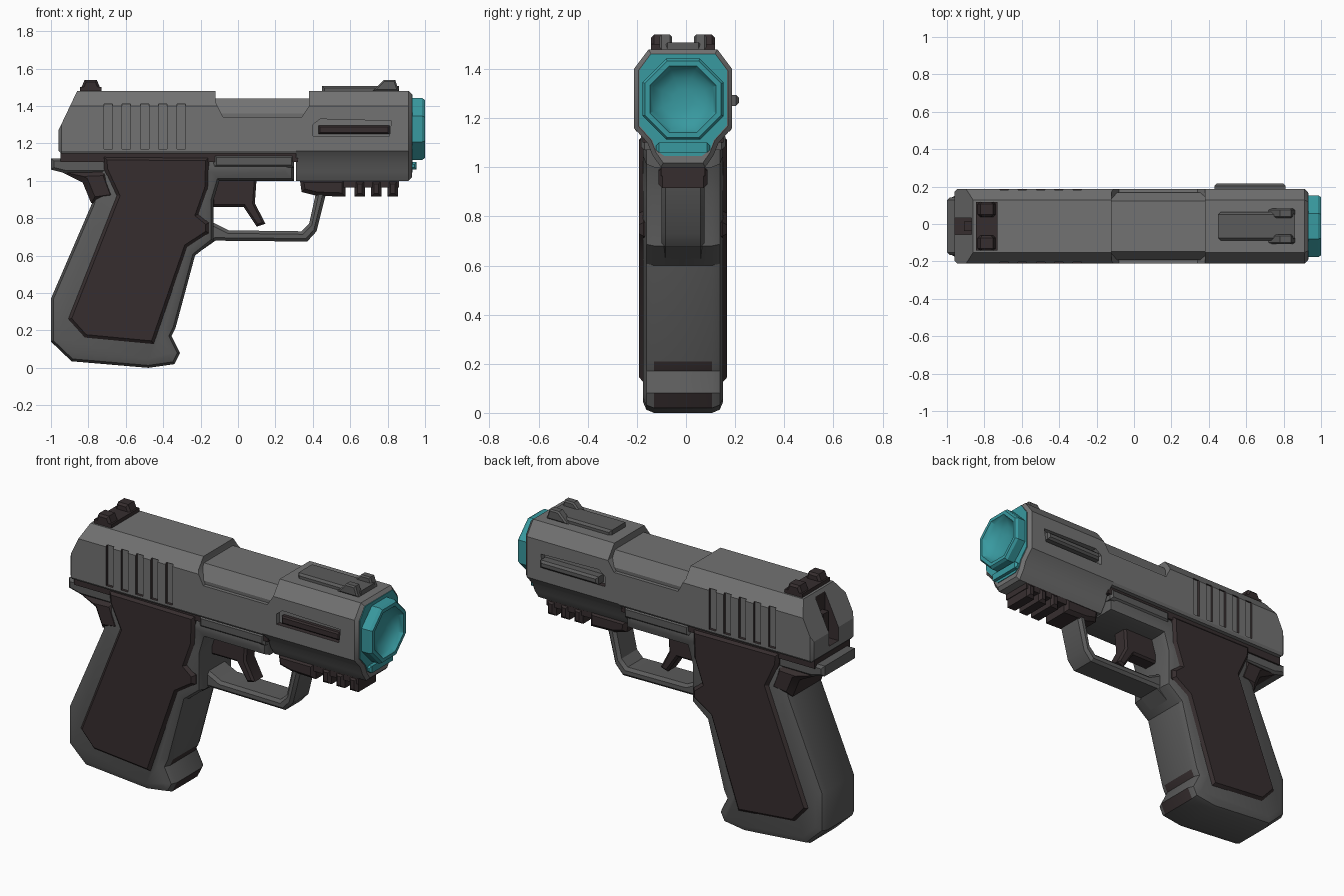
import bpy, bmesh, math
from mathutils import Vector

cube = bpy.data.objects.get("Cube")
if cube:
    bpy.data.objects.remove(cube)

YC = -0.012  # centre plane of the body
PALETTE = {
    "light_grey": (0.17, 0.17, 0.17),
    "dark_grey": (0.105, 0.105, 0.105),
    "dark_brown": (0.037, 0.027, 0.028),
    "teal": (0.04, 0.32, 0.35),
}
GREY, FRAME, BROWN, TEAL = range(4)
MATS = []
for label, rgb in PALETTE.items():
    m = bpy.data.materials.new(label)
    m.use_nodes = True
    m.diffuse_color = (*rgb, 1)
    m.node_tree.nodes["Principled BSDF"].inputs["Base Color"].default_value = (*rgb, 1)
    MATS.append(m)


def finish(name, bm, mat):
    """Turn a bmesh into a smooth-by-angle object carrying the palette."""
    bmesh.ops.recalc_face_normals(bm, faces=bm.faces)
    for f in bm.faces:
        f.material_index = mat
    me = bpy.data.meshes.new(name)
    bm.to_mesh(me)
    bm.free()
    for m in MATS:
        me.materials.append(m)
    ob = bpy.data.objects.new(name, me)
    bpy.context.collection.objects.link(ob)
    smooth(ob)
    return ob


def smooth(ob):
    bpy.ops.object.select_all(action='DESELECT')
    ob.select_set(True)
    bpy.context.view_layer.objects.active = ob
    bpy.ops.object.shade_smooth_by_angle(angle=math.radians(32))


def prism(name, pts, lo, hi, mat, axis='y', bevel=0.0, seg=1, caps=(0, 1)):
    """Extrude a profile (x,z along y, or y,z along x) and soften its cap rims."""
    bm = bmesh.new()
    rings = []
    for d in (lo, hi):
        rings.append([bm.verts.new((a, d + YC, b) if axis == 'y' else (d, a + YC, b))
                      for a, b in pts])
    ends = [bm.faces.new(r) for r in rings]
    n = len(pts)
    for i in range(n):
        j = (i + 1) % n
        bm.faces.new((rings[0][i], rings[0][j], rings[1][j], rings[1][i]))
    bmesh.ops.recalc_face_normals(bm, faces=bm.faces)
    if bevel:
        rim = list({e for c in caps for e in ends[c].edges})
        bmesh.ops.bevel(bm, geom=rim, offset=bevel, segments=seg, profile=0.5,
                        affect='EDGES', clamp_overlap=True)
    return finish(name, bm, mat)


def box(name, x, y, z, mat, bevel=0.0):
    pts = [(x[0], z[0]), (x[1], z[0]), (x[1], z[1]), (x[0], z[1])]
    return prism(name, pts, y[0], y[1], mat, bevel=bevel)


def mirrored(half):
    """Close a half section given from bottom to top on the +y side."""
    return half + [(-a, b) for a, b in reversed(half)]


def paint(ob, rule, mat):
    for p in ob.data.polygons:
        if rule(p):
            p.material_index = mat


def cut(targets, cutters):
    """Subtract the cutters and remove them."""
    for ob in targets:
        for c in cutters:
            mod = ob.modifiers.new("cut", 'BOOLEAN')
            mod.operation, mod.solver, mod.object = 'DIFFERENCE', 'EXACT', c
        ev = ob.evaluated_get(bpy.context.evaluated_depsgraph_get())
        ob.data = bpy.data.meshes.new_from_object(ev)
        ob.modifiers.clear()
        smooth(ob)
    for c in cutters:
        bpy.data.objects.remove(c)


# Slide: rear housing and deeper front block
top = [(0.2, 1.4), (0.14, 1.48)]
rear = prism("slide_rear", mirrored([(0.19, 1.145), (0.2, 1.16)] + top), -0.96, 0.31,
             GREY, 'x', 0.015, caps=(0,))
front_half = [(0.09, 1.0), (0.125, 1.05), (0.145, 1.1), (0.2, 1.16)] + top
front = prism("slide_front", mirrored(front_half), 0.31, 0.93, GREY, 'x', 0.018, caps=(1,))

slant = prism("slant_cutter", [(-0.96, 1.27), (-0.86, 1.48), (-0.86, 1.7), (-1.2, 1.7),
                               (-1.2, 1.27)], -0.4, 0.4, GREY)
opening = prism("opening_cutter", [(-0.12, 1.7), (-0.12, 1.42), (-0.08, 1.34), (0.34, 1.34),
                                   (0.38, 1.4), (0.38, 1.7)], -0.4, 0.4, GREY)
opening_front = opening.copy()
bpy.context.collection.objects.link(opening_front)
rear_slot = box("rear_slot_cutter", (-1.2, -0.87), (-0.045, 0.045), (1.19, 1.7), BROWN)
rear_cuts, front_cuts = [slant, opening, rear_slot], [opening_front]
for s in (-1, 1):
    span = sorted((s * 0.183, s * 0.3))
    for i in range(5):
        x = -0.694 + i * 0.0975
        g = box("serration_cutter", (x - 0.023, x + 0.023), span, (1.17, 1.41), GREY)
        paint(g, lambda p: abs(p.normal.y) < 0.5, BROWN)
        rear_cuts.append(g)
    span = sorted((s * 0.17, s * 0.3))
    port = prism("port_cutter", [(0.4, 1.24), (0.81, 1.24), (0.82, 1.32), (0.44, 1.33),
                                 (0.4, 1.3)], *span, GREY)
    paint(port, lambda p: p.normal.z < -0.5, BROWN)
    front_cuts.append(port)
cut([rear], rear_cuts)
cut([front], front_cuts)

# Barrel seen in the opening, side bars in the ports
prism("barrel", mirrored([(0.175, 1.3), (0.18, 1.36), (0.135, 1.44)]), -0.12, 0.385, GREY, 'x')
box("right_port_bar", (0.43, 0.81), (-0.198, -0.16), (1.25, 1.295), BROWN, 0.008)
box("left_port_bar", (0.43, 0.81), (0.16, 0.228), (1.25, 1.295), FRAME, 0.012)
box("hammer", (-0.91, -0.85), (-0.025, 0.025), (1.19, 1.36), BROWN)

# Muzzle: coloured front plate and a dished eight-sided ring
plate = [(0.075, 1.045), (0.11, 1.07), (0.125, 1.11), (0.178, 1.17), (0.178, 1.395),
         (0.13, 1.462)]
prism("muzzle_plate", mirrored(plate), 0.926, 0.934, TEAL, 'x')
bm = bmesh.new()
loops = []
for x, r in ((0.925, 0.165), (0.985, 0.165), (1.0, 0.155), (1.0, 0.135), (0.975, 0.12),
             (0.95, 0.085), (0.94, 0.04)):
    r /= math.cos(math.pi / 8)
    ring = [math.pi / 8 + k * math.pi / 4 for k in range(8)]
    loops.append([bm.verts.new((x, YC + r * math.cos(a), 1.277 + r * math.sin(a)))
                  for a in ring])
for a, b in zip(loops, loops[1:]):
    for i in range(8):
        j = (i + 1) % 8
        bm.faces.new((a[i], a[j], b[j], b[i]))
bm.faces.new(loops[0])
bm.faces.new(loops[-1])
finish("muzzle_ring", bm, TEAL)
box("muzzle_lower_rod", (0.92, 0.955), (-0.11, 0.11), (1.06, 1.1), TEAL, 0.012)

# Sights
box("rear_sight_base", (-0.845, -0.73), (-0.13, 0.13), (1.46, 1.502), BROWN)
box("front_sight_rail", (0.45, 0.86), (-0.075, 0.075), (1.46, 1.508), FRAME, 0.012)
for side, s in (("right", -1), ("left", 1)):
    prism(side + "_rear_sight", [(-0.845, 1.48), (-0.73, 1.48), (-0.755, 1.54), (-0.82, 1.54)],
          s * 0.09 - 0.04, s * 0.09 + 0.04, BROWN, bevel=0.012)
    prism(side + "_front_sight", [(0.72, 1.48), (0.86, 1.48), (0.84, 1.54), (0.78, 1.54)],
          s * 0.07 - 0.025, s * 0.07 + 0.025, FRAME, bevel=0.008)

# Frame and grip
box("slide_rail", (-0.95, 0.32), (-0.165, 0.165), (1.1, 1.16), BROWN)
grip = prism("grip_frame", [
    (-0.72, 1.12), (-0.78, 0.88), (-1.0, 0.37), (-1.0, 0.14), (-0.89, 0.035), (-0.48, 0.0),
    (-0.34, 0.02), (-0.31, 0.08), (-0.355, 0.17), (-0.335, 0.21), (-0.23, 0.6), (-0.13, 0.68),
    (-0.13, 0.9), (-0.1, 1.0), (0.3, 1.0), (0.3, 1.12)], -0.163, 0.163, FRAME, bevel=0.045, seg=2)
paint(grip, lambda p: p.center.x > -0.36 and abs(p.normal.y) < 0.2
      and (p.center.z < 0.07 or 0.16 < p.center.z < 0.22), BROWN)
prism("tang", [(-1.0, 1.12), (-1.0, 1.06), (-0.92, 1.04), (-0.7, 1.04), (-0.7, 1.12)],
      -0.155, 0.155, FRAME, bevel=0.015)
prism("backstrap_wedge", [(-0.95, 1.05), (-0.7, 1.06), (-0.64, 0.9), (-0.785, 0.88),
                          (-0.83, 0.99)], -0.166, 0.166, BROWN, bevel=0.04)
panel = [(-0.72, 1.13), (-0.155, 1.125), (-0.16, 0.96), (-0.21, 0.82), (-0.155, 0.775),
         (-0.155, 0.72), (-0.27, 0.645), (-0.45, 0.125), (-0.82, 0.16), (-0.91, 0.26),
         (-0.65, 0.92), (-0.715, 1.06)]
for side, s in (("right", -1), ("left", 1)):
    prism(side + "_grip_panel", panel, s * 0.1, s * 0.179, BROWN, bevel=0.018, caps=(1,))
    box(side + "_frame_ledge", (-0.13, 0.3), sorted((s * 0.1, s * 0.172)), (1.07, 1.14),
        FRAME, 0.015)

# Trigger and its guard
prism("trigger_guard", [
    (-0.25, 0.59), (-0.12, 0.68), (0.37, 0.675), (0.42, 0.73), (0.475, 0.95), (0.42, 0.95),
    (0.38, 0.77), (0.34, 0.73), (-0.05, 0.735), (-0.14, 0.78), (-0.2, 0.74)],
    -0.088, 0.088, FRAME, bevel=0.016)
prism("trigger", [(-0.07, 0.86), (0.03, 0.86), (0.1, 0.755), (0.147, 0.77), (0.09, 0.88),
                  (0.1, 1.02), (-0.14, 1.02), (-0.14, 0.86)], -0.05, 0.05, BROWN, bevel=0.012)

# Accessory rail under the front block
prism("rail_block", [(0.33, 1.01), (0.34, 0.94), (0.42, 0.92), (0.575, 0.915), (0.575, 1.01)],
      -0.1, 0.1, BROWN, bevel=0.02)
box("rail_strip", (0.55, 0.86), (-0.09, 0.09), (0.965, 1.01), BROWN)
for i in range(3):
    x = 0.652 + i * 0.088
    box("rail_tooth_%d" % (i + 1), (x - 0.028, x + 0.028), (-0.1, 0.1), (0.915, 1.0), BROWN, 0.016)
